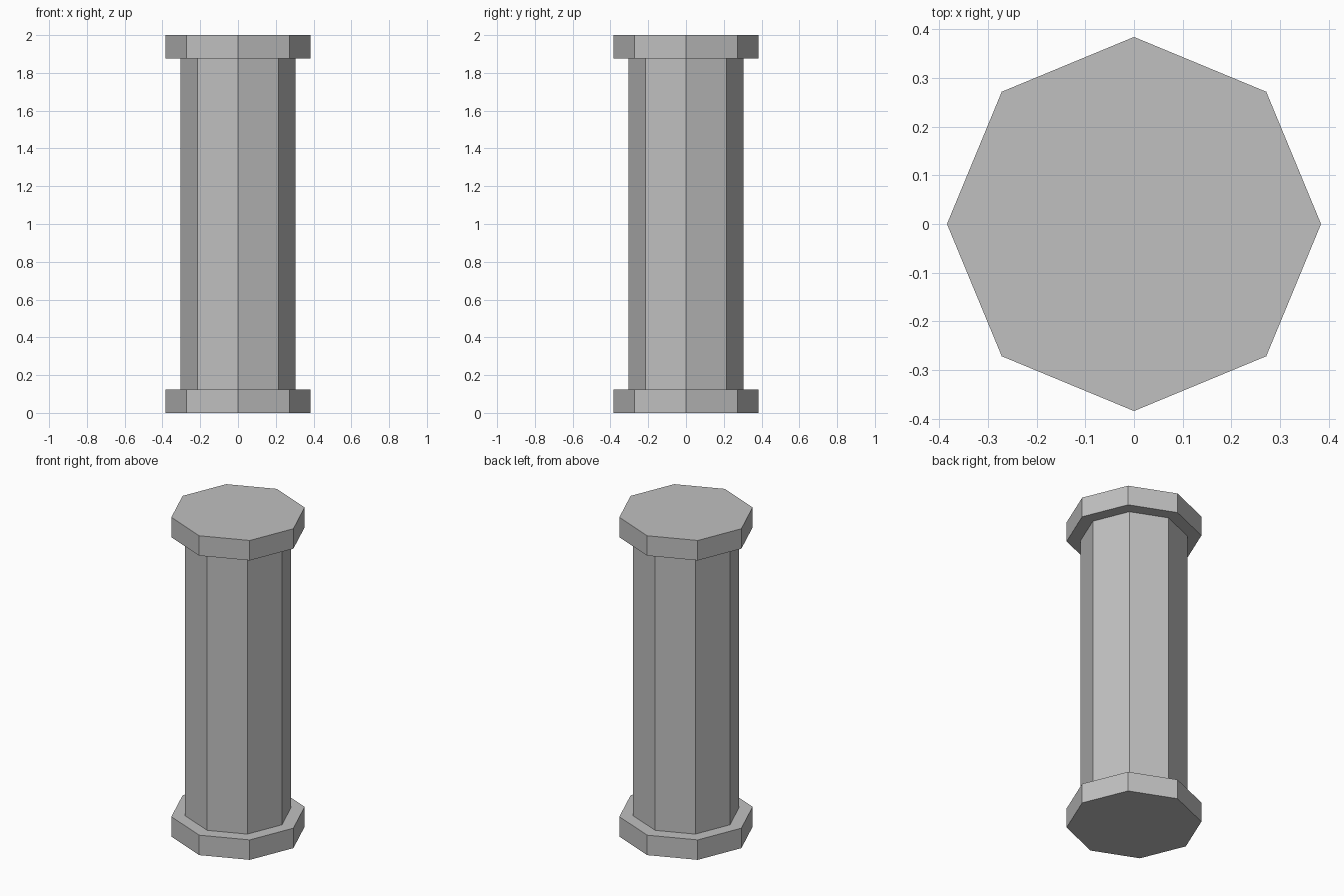
import bpy

SIDES = 8
HEIGHT = 2.0
SLAB = 0.125

cube = bpy.data.objects.get("Cube")
if cube:
    bpy.data.objects.remove(cube, do_unlink=True)

# One plain stone grey
stone = bpy.data.materials.new("stone_grey")
stone.use_nodes = True
colour = (0.53, 0.53, 0.53, 1.0)
stone.diffuse_color = colour
stone.node_tree.nodes["Principled BSDF"].inputs["Base Color"].default_value = colour


def octagon(name, radius, bottom, top):
    """Flat-faced eight-sided prism with corners on the x and y axes."""
    bpy.ops.mesh.primitive_cylinder_add(
        vertices=SIDES, radius=radius, depth=top - bottom,
        location=(0, 0, (bottom + top) / 2))
    part = bpy.context.object
    part.name = name
    part.data.materials.append(stone)
    return part


# Column parts, from the ground up
octagon("base", 0.384, 0, SLAB)
octagon("shaft", 0.305, SLAB, HEIGHT - SLAB)
octagon("capital", 0.384, HEIGHT - SLAB, HEIGHT)
